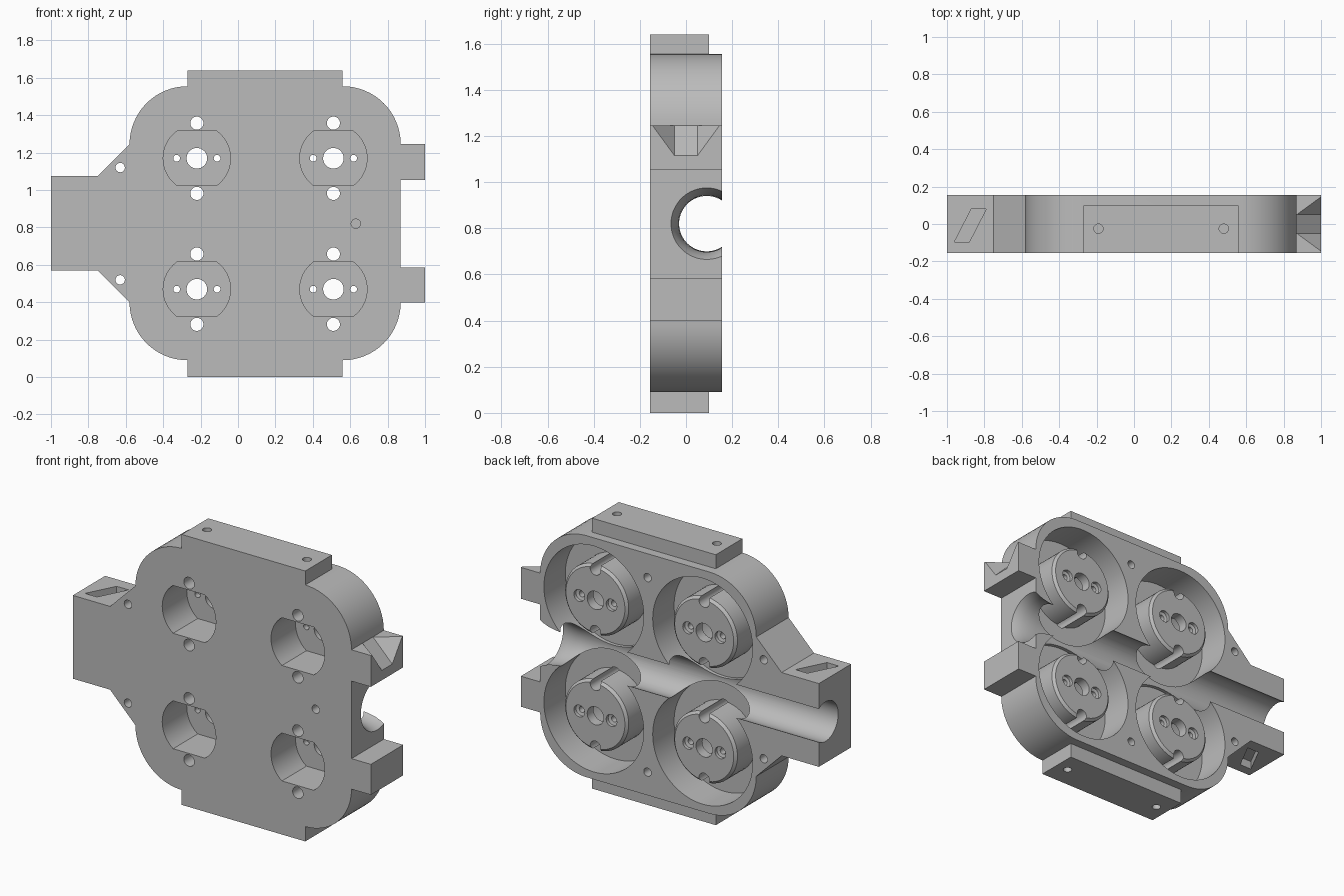
import bpy, bmesh, math
from mathutils import Vector

cube = bpy.data.objects.get("Cube")
if cube:
    bpy.data.objects.remove(cube, do_unlink=True)

grey = bpy.data.materials.new("plain grey")
grey.use_nodes = True
grey.diffuse_color = (0.5, 0.5, 0.5, 1)
grey.node_tree.nodes["Principled BSDF"].inputs["Base Color"].default_value = (0.5, 0.5, 0.5, 1)

FRONT, BACK = -0.155, 0.155
MID = 0.82                     # height of the tube channel
X, Y, Z = Vector((1, 0, 0)), Vector((0, 1, 0)), Vector((0, 0, 1))


def finish(name, bm):
    bmesh.ops.recalc_face_normals(bm, faces=bm.faces)
    mesh = bpy.data.meshes.new(name)
    bm.to_mesh(mesh)
    bm.free()
    mesh.materials.append(grey)
    obj = bpy.data.objects.new(name, mesh)
    bpy.context.collection.objects.link(obj)
    return obj


def loft(name, rings):
    """Close a stack of equal-length point rings into a solid."""
    bm = bmesh.new()
    loops = [[bm.verts.new(p) for p in ring] for ring in rings]
    n = len(loops[0])
    for a, b in zip(loops, loops[1:]):
        for i in range(n):
            j = (i + 1) % n
            bm.faces.new((a[i], a[j], b[j], b[i]))
    bm.faces.new(loops[0])
    bm.faces.new(loops[-1])
    return finish(name, bm)


def prism(name, points, lo, hi, u=X, v=Z, w=Y):
    return loft(name, [[u * a + v * b + w * t for a, b in points] for t in (lo, hi)])


def lathe(name, a, b, profile, u=X, v=Z, w=Y, n=48):
    """Turn (position, radius) pairs about the w axis through (a, b)."""
    turn = [2 * math.pi * i / n for i in range(n)]
    return loft(name, [[u * (a + r * math.cos(t)) + v * (b + r * math.sin(t)) + w * pos
                        for t in turn] for pos, r in profile])


def arc(cx, cz, r, start, end, n=16):
    steps = [math.radians(start + (end - start) * i / n) for i in range(n + 1)]
    return [(cx + r * math.cos(t), cz + r * math.sin(t)) for t in steps]


def combine(target, tool, operation="DIFFERENCE"):
    mod = target.modifiers.new(operation, "BOOLEAN")
    mod.operation, mod.solver, mod.object = operation, "EXACT", tool
    bpy.context.view_layer.update()
    graph = bpy.context.evaluated_depsgraph_get()
    result = bpy.data.meshes.new_from_object(target.evaluated_get(graph))
    target.modifiers.clear()
    target.data = result
    bpy.data.objects.remove(tool, do_unlink=True)


# Body outline: rounded block with tabs, side arm and two ears
R = 0.31
outline = (
    [(-1, 0.57), (-0.75, 0.57)]
    + arc(-0.27, 0.40, R, 180, 270) + [(-0.27, 0), (0.56, 0)]
    + arc(0.56, 0.40, R, 270, 360)
    + [(1, 0.40), (1, 0.585), (0.87, 0.585), (0.87, 1.055), (1, 1.055), (1, 1.245)]
    + arc(0.56, 1.245, R, 0, 90) + [(0.56, 1.64), (-0.27, 1.64)]
    + arc(-0.27, 1.245, R, 90, 180) + [(-0.75, 1.075), (-1, 1.075)]
)
body = prism("mounting_block", outline, FRONT, BACK)

# Tabs are thinner than the block
for lo, hi in ((-0.1, 0.09), (1.555, 1.8)):
    combine(body, prism("tab_step", [(-0.4, lo), (0.7, lo), (0.7, hi), (-0.4, hi)], 0.1, 0.3))

# Round pockets with a hollow, drilled boss in each
centres = [(x, z) for x in (-0.22, 0.51) for z in (0.47, 1.17)]
for x, z in centres:
    combine(body, lathe("pocket", x, z, [(-0.05, 0.335), (0.3, 0.335)], n=72))
for x, z in centres:
    combine(body, lathe("boss", x, z, [(-0.1, 0.213), (0.125, 0.213), (0.14, 0.198)], n=64), "UNION")

# Tube channel along x, flared at the ear end
flare = [(-1.2, 0.12), (0.72, 0.12), (0.77, 0.124), (0.81, 0.131), (0.845, 0.142),
         (0.87, 0.155), (1.2, 0.155)]
combine(body, lathe("channel", 0.09, MID, flare, u=Y, v=Z, w=X, n=72))

# Flat-sided recess and holes at each boss
half = math.degrees(math.asin(0.145 / 0.18))
for x, z in centres:
    sides = arc(x, z, 0.18, -half, half) + arc(x, z, 0.18, 180 - half, 180 + half)
    combine(body, prism("recess", sides, -0.3, 0.08))
    combine(body, lathe("centre_hole", x, z, [(0, 0.055), (0.3, 0.055)], n=32))
    for s in (-1, 1):
        combine(body, lathe("screw_hole", x + s * 0.108, z,
                            [(0, 0.018), (0.115, 0.018), (0.12, 0.036), (0.3, 0.036)], n=24))
        combine(body, lathe("pin_groove", x, z + s * 0.188, [(-0.3, 0.035), (0.3, 0.035)], n=32))

# Mirrored small holes above and below the channel
for s in (-1, 1):
    combine(body, lathe("arm_hole", -0.63, MID + s * 0.3, [(-0.3, 0.025), (0.3, 0.025)], n=24))
    combine(body, lathe("back_hole", 0.15, MID + s * 0.59, [(0.03, 0.025), (0.3, 0.025)], n=24))
    for x in (-0.19, 0.48):
        combine(body, lathe("tab_hole", x, -0.025,
                            [(MID + s * 0.72, 0.025), (MID + s * 0.95, 0.025)],
                            u=X, v=Y, w=Z, n=24))
    slot = [(-0.96, -0.095), (-0.88, -0.095), (-0.79, 0.08), (-0.87, 0.08)]
    combine(body, prism("arm_slot", slot, MID + s * 0.2, MID + s * 0.4, u=X, v=Y, w=Z))
combine(body, lathe("front_hole", 0.63, MID, [(-0.3, 0.025), (-0.08, 0.025)], n=24))

# Sloping flared notch in the top ear
def notch_ring(x, bottom, spread):
    top = 1.245 + 0.05
    wide = 0.05 + spread * (top - 1.115) / 0.13
    return [Vector(p) for p in ((x, -0.05, bottom), (x, 0.05, bottom),
                                (x, wide, top), (x, -wide, top))]

bm = bmesh.new()
for x, y, z in ((0.87, 0.05, 1.245), (1, 0.05, 1.115), (1, 0.145, 1.245),
                (1.05, 0.05, 1.065), (1.05, 0.18, 1.245),
                (0.87, 0.05, 1.3), (1.05, 0.18, 1.3)):
    for s in (-1, 1):
        bm.verts.new((x, s * y, z))
bmesh.ops.convex_hull(bm, input=bm.verts)
combine(body, finish("ear_notch", bm))

# Shading
bpy.ops.object.select_all(action="DESELECT")
body.select_set(True)
bpy.context.view_layer.objects.active = body
bpy.ops.object.shade_smooth_by_angle(angle=math.radians(25))
